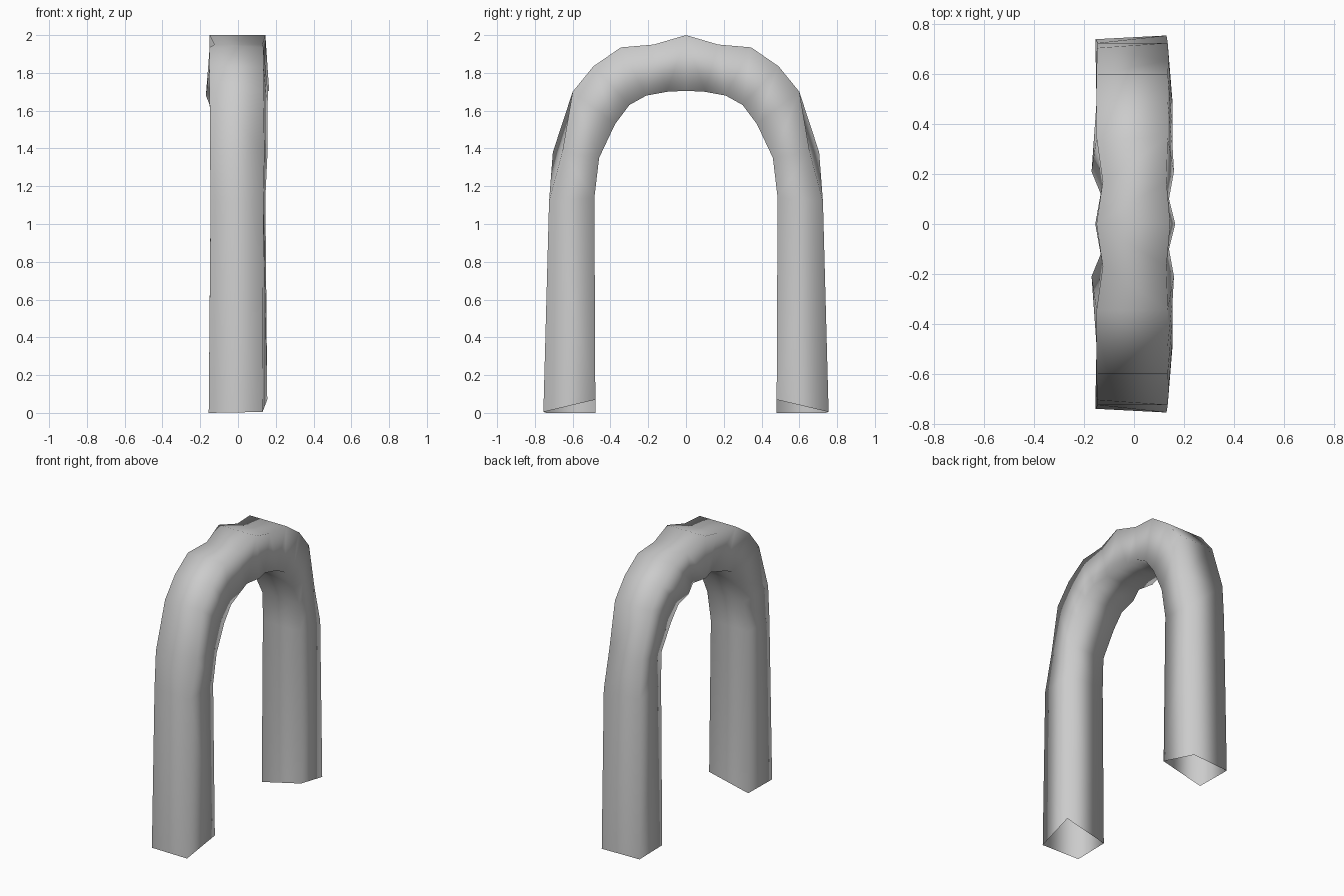
import bpy
import bmesh

# Remove the default cube only
default_cube = bpy.data.objects.get("Cube")
if default_cube:
    bpy.data.objects.remove(default_cube, do_unlink=True)


def make_material(name, value):
    material = bpy.data.materials.new(name)
    material.use_nodes = True
    colour = (value, value, value, 1)
    material.diffuse_color = colour
    shader = next(node for node in material.node_tree.nodes if node.type == 'BSDF_PRINCIPLED')
    shader.inputs["Base Color"].default_value = colour
    return material


# Cross-sections from the crown to the foot of one leg:
# (outer y, z), (inner y, z), (outer x min, max), (inner x min, max)
sections = [
    ((0, 2), (0, 1.705), (-.15, .145), (-.155, .165)),
    ((.17, 1.95), (.1, 1.7), (-.125, .13), (-.125, .14)),
    ((.345, 1.935), (.21, 1.68), (-.15, .135), (-.17, .16)),
    ((.49, 1.835), (.3, 1.63), (-.15, .135), (-.15, .155)),
    ((.6, 1.7), (.375, 1.53), (-.15, .135), (-.145, .155)),
    ((.705, 1.38), (.46, 1.35), (-.148, .14), (-.13, .155)),
    ((.725, 1.12), (.485, 1.14), (-.145, .135), (-.145, .145)),
    ((.755, .005), (.48, 0), (-.155, .13), (-.15, .155)),
]

# Half of the square tube, open at the foot
bm = bmesh.new()
rings = []
for (outer_y, outer_z), (inner_y, inner_z), outer_x, inner_x in sections:
    corners = [(outer_x[0], outer_y, outer_z), (outer_x[1], outer_y, outer_z),
               (inner_x[1], inner_y, inner_z), (inner_x[0], inner_y, inner_z)]
    rings.append([bm.verts.new(corner) for corner in corners])

# Uneven cut at the foot and a slimmer outer shoulder on one side
rings[-1][0].co.y -= .015
rings[-1][0].co.z = 0
rings[-1][2].co.z = .07
rings[-3][1].co.y -= .05

for upper, lower in zip(rings, rings[1:]):
    for i in range(len(upper)):
        j = (i + 1) % len(upper)
        bm.faces.new((upper[i], upper[j], lower[j], lower[i]))
bmesh.ops.recalc_face_normals(bm, faces=bm.faces[:])

# Make sure the crown surface faces up and out
crown = next(face for face in bm.faces
             if rings[0][0] in face.verts and rings[0][1] in face.verts)
if crown.normal.z < 0:
    bmesh.ops.reverse_faces(bm, faces=bm.faces[:])

mesh = bpy.data.meshes.new("arched_tube")
bm.to_mesh(mesh)
bm.free()
mesh.materials.append(make_material("plain_grey", .6))
for polygon in mesh.polygons:
    polygon.use_smooth = True

arch = bpy.data.objects.new("arched_tube", mesh)
bpy.context.collection.objects.link(arch)

# Mirror front to back, joined at the crown
mirror = arch.modifiers.new("second_leg", 'MIRROR')
mirror.use_axis = (False, True, False)
mirror.use_clip = True
mirror.merge_threshold = .001
